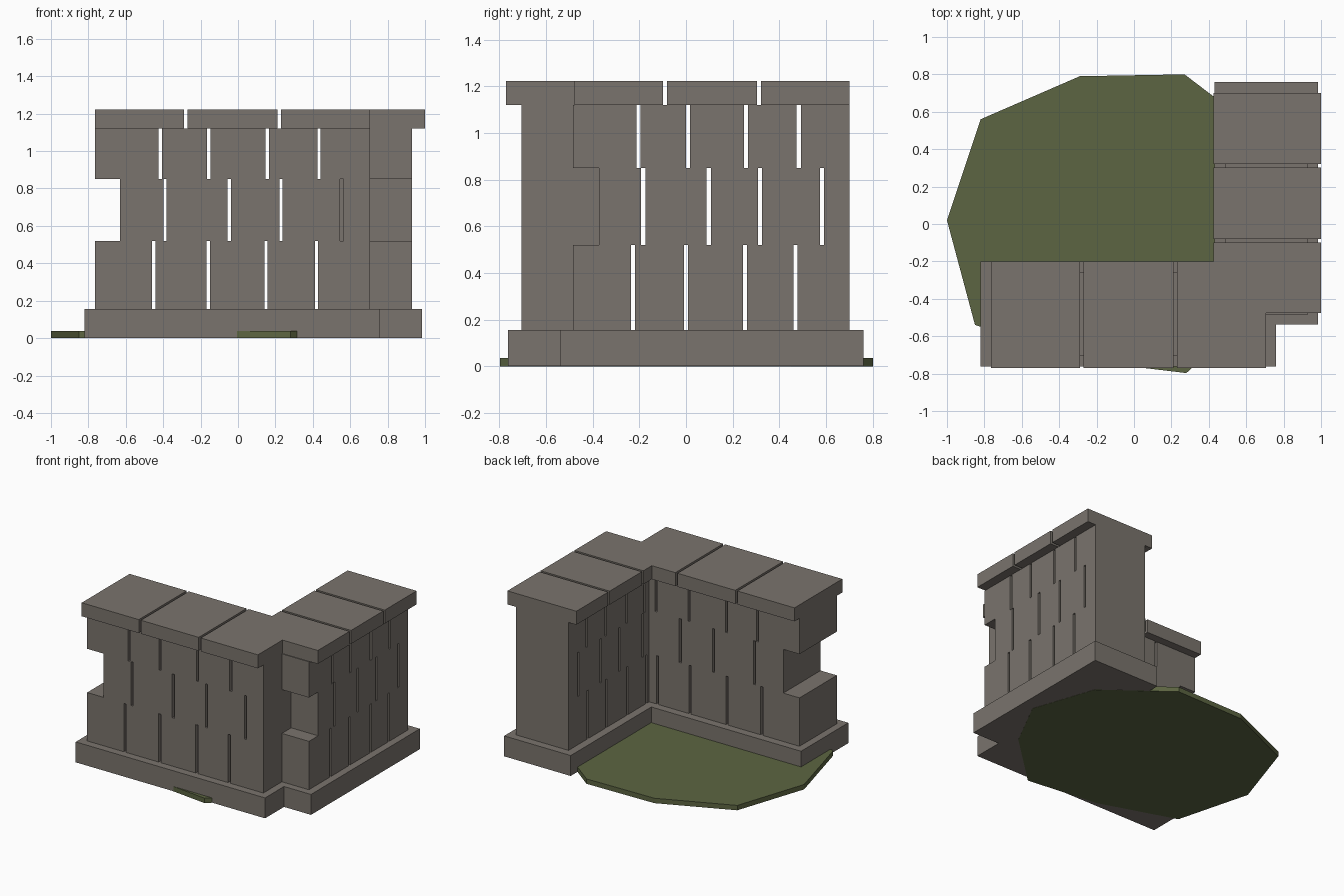
import bpy
import bmesh

if "Cube" in bpy.data.objects:
    bpy.data.objects.remove(bpy.data.objects["Cube"], do_unlink=True)


def make_material(name, rgb):
    mat = bpy.data.materials.new(name)
    mat.use_nodes = True
    mat.diffuse_color = (*rgb, 1)
    mat.node_tree.nodes["Principled BSDF"].inputs["Base Color"].default_value = (*rgb, 1)
    return mat


stone = make_material("grey stone", (0.195, 0.174, 0.153))
grass = make_material("grass green", (0.107, 0.130, 0.054))


def prism(name, outline, z0, z1, mat):
    """Extrude a flat outline from z0 up to z1."""
    bm = bmesh.new()
    face = bm.faces.new([bm.verts.new((x, y, z0)) for x, y in outline])
    top = bmesh.ops.extrude_face_region(bm, geom=[face])["geom"]
    moved = [v for v in top if isinstance(v, bmesh.types.BMVert)]
    bmesh.ops.translate(bm, vec=(0, 0, z1 - z0), verts=moved)
    bmesh.ops.recalc_face_normals(bm, faces=bm.faces)
    mesh = bpy.data.meshes.new(name)
    bm.to_mesh(mesh)
    bm.free()
    mesh.materials.append(mat)
    obj = bpy.data.objects.new(name, mesh)
    bpy.context.collection.objects.link(obj)
    return obj


def block(name, x0, x1, y0, y1, z0, z1):
    return prism(name, [(x0, y0), (x1, y0), (x1, y1), (x0, y1)], z0, z1, stone)


def spans(start, end, gaps, width=0.018):
    """Split a length into blocks separated by narrow gaps."""
    lows = [start] + [g + width / 2 for g in gaps]
    highs = [g - width / 2 for g in gaps] + [end]
    return list(zip(lows, highs))


# Ground patch
prism("grass_patch", [(-1, 0.02), (-0.85, -0.54), (-0.28, -0.73), (0.28, -0.797),
                      (0.69, -0.41), (0.89, -0.02), (0.73, 0.45), (0.27, 0.80),
                      (-0.29, 0.79), (-0.82, 0.56)], 0, 0.037, grass)

# L-shaped footing
prism("footing", [(-0.82, -0.763), (0.76, -0.763), (0.76, -0.537), (0.985, -0.537),
                  (0.985, 0.76), (0.43, 0.76), (0.43, -0.2), (-0.82, -0.2)],
      0.001, 0.155, stone)

# Stone courses: height range, then start and joints of the front and side walls
courses = [
    ("lower", 0.155, 0.52, -0.765, (-0.45, -0.16, 0.15, 0.42), -0.483, (-0.227, 0, 0.253, 0.469)),
    ("middle", 0.52, 0.85, -0.63, (-0.39, -0.047, 0.23, 0.555), -0.373, (-0.183, 0.097, 0.317, 0.582)),
    ("upper", 0.85, 1.12, -0.765, (-0.416, -0.156, 0.156, 0.433), -0.483, (-0.203, 0.008, 0.257, 0.483)),
]
for row, z0, z1, front_start, front_gaps, side_start, side_gaps in courses:
    for i, (a, b) in enumerate(spans(front_start, 0.705, front_gaps)):
        block(f"front_wall_{row}_{i + 1}", a, b, -0.705, -0.26, z0, z1)
    for i, (a, b) in enumerate(spans(side_start, 0.70, side_gaps)):
        block(f"side_wall_{row}_{i + 1}", 0.49, 0.93, a, b, z0, z1)

# Cap stones, with one L-shaped stone on the corner
cap_z = (1.12, 1.222)
front_caps = spans(-0.765, 0.705, (-0.28, 0.22))
side_caps = spans(-0.477, 0.70, (-0.09, 0.312))
for i, (a, b) in enumerate(front_caps[:-1]):
    block(f"front_cap_{i + 1}", a, b, -0.77, -0.2, *cap_z)
for i, (a, b) in enumerate(side_caps[1:]):
    block(f"side_cap_{i + 1}", 0.425, 1, a, b, *cap_z)
fx, fx_end = front_caps[-1]
sy, sy_end = side_caps[0]
prism("corner_cap", [(fx, -0.77), (fx_end, -0.77), (fx_end, sy), (1, sy), (1, sy_end),
                     (0.425, sy_end), (0.425, -0.2), (fx, -0.2)], *cap_z, stone)
